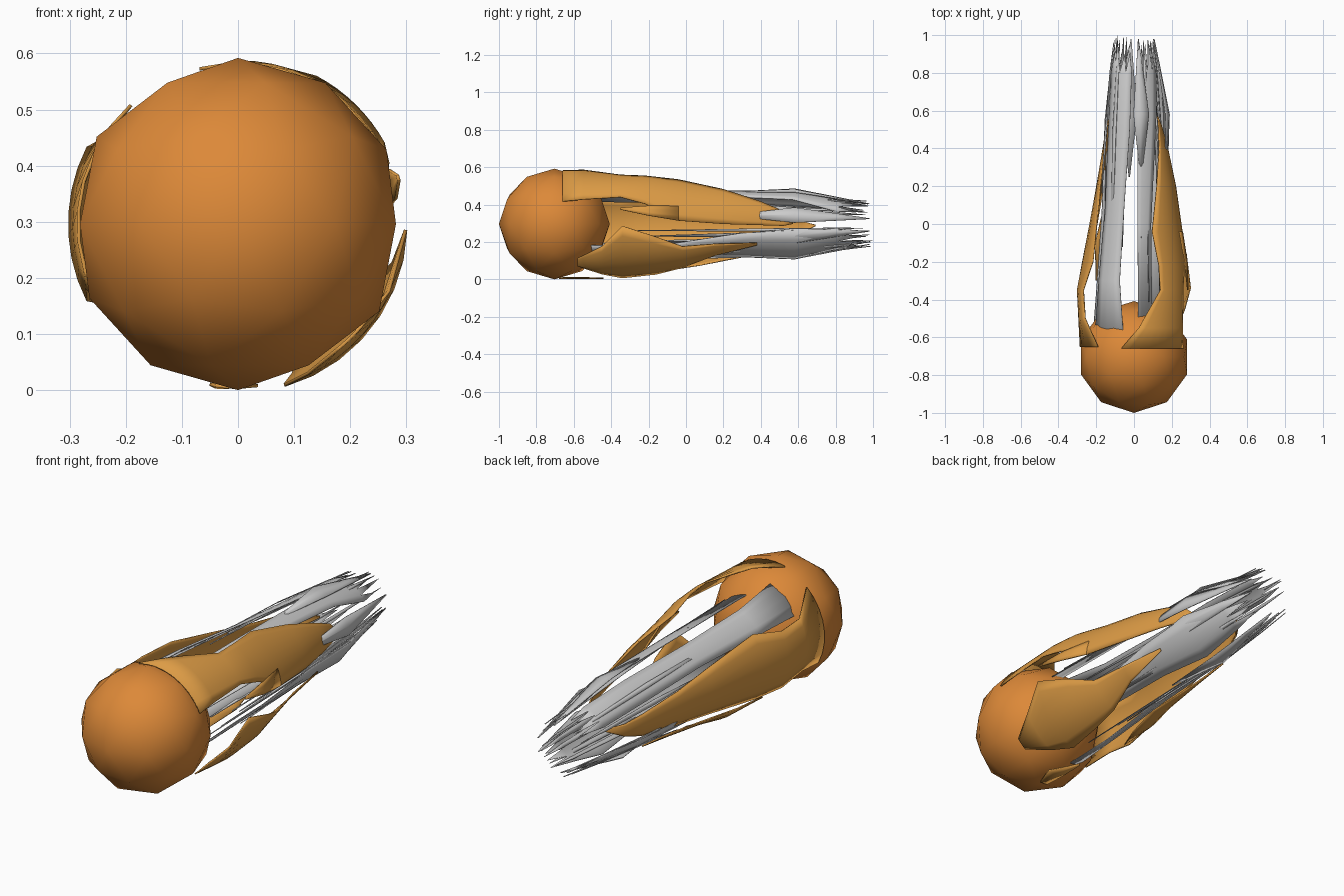
import bpy, bmesh, math, random

if "Cube" in bpy.data.objects:
    bpy.data.objects.remove(bpy.data.objects["Cube"])
random.seed(4)
AXIS_Z = 0.296


def material(name, rgb):
    m = bpy.data.materials.new(name)
    m.diffuse_color = (*rgb, 1)
    m.use_nodes = True
    m.node_tree.nodes["Principled BSDF"].inputs["Base Color"].default_value = m.diffuse_color
    return m


ROCK = material("orange_core", (0.72, 0.25, 0.04))
FLAME = material("flame_orange", (0.72, 0.33, 0.06))


def polar(y, deg, r):
    a = math.radians(deg)
    return (r * math.cos(a), y, AXIS_Z + r * math.sin(a))


def sheet(name, rows, segs, mat=None, spikes=False, thick=0.006):
    """Curved sheet around the y axis; rows are (y, start angle, end angle, radius)."""
    bm = bmesh.new()
    grid = [[bm.verts.new(polar(y, a + (b - a) * i / segs, r)) for i in range(segs + 1)]
            for y, a, b, r in rows]
    for lo, hi in zip(grid, grid[1:]):
        for i in range(segs):
            bm.faces.new((lo[i], lo[i + 1], hi[i + 1], hi[i]))
    if spikes:
        y, a, b, r = rows[-1]
        for i in range(segs):
            mid = a + (b - a) * (i + random.uniform(0.2, 0.8)) / segs
            tip = bm.verts.new(polar(random.uniform(0.9, 0.99), mid, r * random.uniform(0.8, 0.95)))
            bm.faces.new((grid[-1][i], grid[-1][i + 1], tip))
    bmesh.ops.remove_doubles(bm, verts=bm.verts, dist=0.0005)
    bmesh.ops.recalc_face_normals(bm, faces=bm.faces)
    me = bpy.data.meshes.new(name)
    bm.to_mesh(me)
    bm.free()
    for p in me.polygons:
        p.use_smooth = True
    me.set_sharp_from_angle(angle=math.radians(35))
    ob = bpy.data.objects.new(name, me)
    bpy.context.collection.objects.link(ob)
    if mat:
        me.materials.append(mat)
    sol = ob.modifiers.new("thickness", 'SOLIDIFY')
    sol.thickness = thick
    sol.offset = 0
    return ob


# Comet head
bpy.ops.mesh.primitive_ico_sphere_add(subdivisions=2, radius=0.296, location=(0, -0.704, AXIS_Z))
head = bpy.context.object
head.name = "comet_head"
head.data.materials.append(ROCK)
bpy.ops.object.shade_smooth()

# Outer flame shells
sheet("flame_upper_right", [
    (-0.66, 25, 104, 0.285), (-0.55, 27, 85, 0.289), (-0.35, 29, 62, 0.296),
    (-0.22, 22, 63, 0.288), (-0.04, 4, 68, 0.255), (0.2, 0, 57, 0.22),
    (0.4, -2, 42, 0.178), (0.52, -4, 28, 0.145), (0.57, 0, 10, 0.125)], 8, FLAME)
sheet("flame_upper_right_barb", [
    (-0.35, 15, 17, 0.297), (-0.2, 9, 20, 0.285), (-0.04, 4, 22, 0.257)], 3, FLAME)
sheet("flame_lower_right", [
    (-0.58, -52, -40, 0.285), (-0.45, -65, -24, 0.294), (-0.34, -74, -2, 0.299),
    (-0.16, -70, -14, 0.285), (-0.02, -66, -28, 0.255), (0.15, -50, -29, 0.22),
    (0.38, -36, -32, 0.19)], 7, FLAME)
sheet("flame_left", [
    (-0.65, 132, 208, 0.285), (-0.5, 152, 203, 0.292), (-0.35, 153, 207, 0.3),
    (-0.2, 143, 212, 0.272), (0.1, 150, 214, 0.215), (0.3, 158, 216, 0.18),
    (0.52, 165, 212, 0.145), (0.62, 172, 205, 0.11), (0.69, 185, 195, 0.045)], 7, FLAME)
sheet("flame_lower_left", [
    (-0.3, 222, 224, 0.27), (-0.1, 218, 252, 0.26), (0.07, 224, 256, 0.228),
    (0.3, 222, 242, 0.2), (0.5, 226, 230, 0.18)], 4, FLAME)
sheet("flame_underside", [
    (-0.68, 262, 270, 0.291), (-0.58, 260, 277, 0.29), (-0.44, 262, 264, 0.293)], 2, FLAME)

# Inner grey tail sheets, fraying into spikes
tails = {
    "tail_upper_left": [(-0.62, 103, 150, 0.24), (-0.3, 110, 148, 0.22), (0.1, 106, 145, 0.185),
                        (0.5, 98, 148, 0.16), (0.8, 95, 150, 0.14)],
    "tail_upper_right": [(-0.5, 58, 83, 0.18), (0, 60, 84, 0.18), (0.57, 48, 84, 0.175),
                         (0.8, 30, 84, 0.135)],
    "tail_lower_left": [(-0.6, 205, 255, 0.24), (-0.3, 208, 248, 0.22), (0.1, 208, 252, 0.19),
                        (0.55, 205, 258, 0.17), (0.8, 205, 262, 0.14)],
    "tail_lower_right": [(-0.55, 298, 325, 0.2), (-0.1, 292, 325, 0.19), (0.3, 290, 345, 0.185),
                         (0.58, 282, 350, 0.19), (0.8, 285, 350, 0.14)],
}
for name, rows in tails.items():
    sheet(name, rows, 4, spikes=True, thick=0.004)

# Bulging side fins near the tail end
for i, a in enumerate((15, 78, 340, 262)):
    sheet(f"tail_fin_{i}", [(0.25, a - 1, a + 1, 0.175), (0.58, a - 13, a + 13, 0.188),
                            (0.8, a - 8, a + 8, 0.145), (0.98, a - 1, a + 1, 0.11)], 2, thick=0.004)

# Loose thin shards running along the tail
for i, a in enumerate((65, 78, 112, 128, 142, 155, 210, 225, 240, 252, 290, 305, 322, 338, 348, 35)):
    start = random.uniform(-0.45, 0.35)
    r = random.uniform(0.15, 0.18)
    w = random.uniform(3, 6)
    sheet(f"tail_shard_{i}", [
        (start, a - 0.5, a + 0.5, r + 0.02), (0.45, a - w, a + w, r),
        (0.8, a - w * 0.7, a + w * 0.9, r * 0.82), (random.uniform(0.94, 1.0), a, a + 0.6, r * 0.7)],
        1, thick=0.004)
